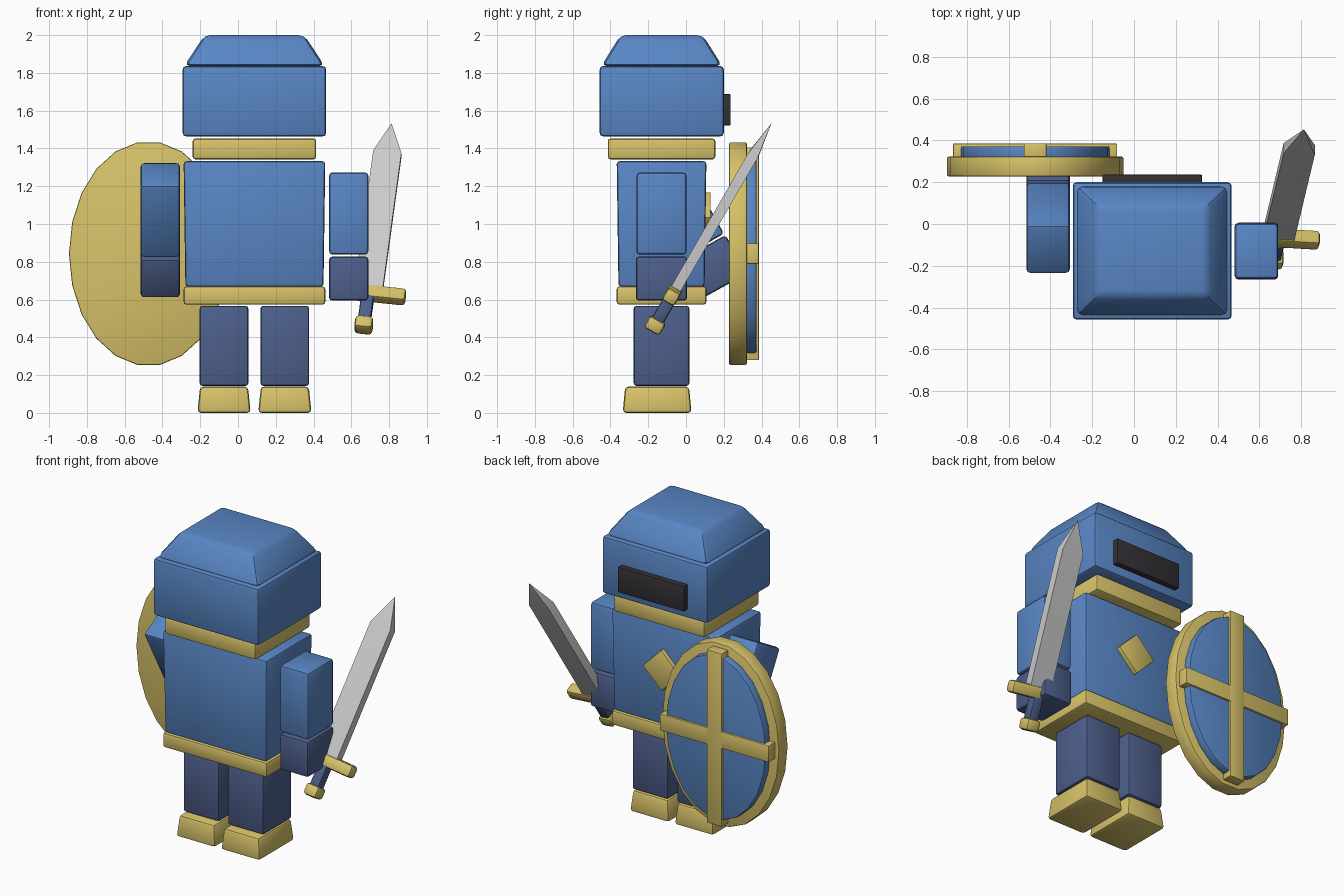
import bpy, bmesh
from math import radians
from mathutils import Matrix, Vector

if "Cube" in bpy.data.objects:
    bpy.data.objects.remove(bpy.data.objects["Cube"])


def mat(name, rgb):
    m = bpy.data.materials.new(name)
    m.diffuse_color = (*rgb, 1)
    m.use_nodes = True
    m.node_tree.nodes["Principled BSDF"].inputs["Base Color"].default_value = m.diffuse_color
    return m


BLUE = mat("blue_armour", (0.10, 0.24, 0.56))
NAVY = mat("navy_cloth", (0.075, 0.115, 0.26))
GOLD = mat("gold_trim", (0.68, 0.54, 0.14))
DARK = mat("dark_slit", (0.035, 0.03, 0.035))
I = Matrix.Identity(4)


def finish(name, bm, colour, bevel, frame, min_angle=40):
    """Bevel the sharp edges, place the mesh in its frame and link it."""
    bm.normal_update()
    if bevel:
        edges = [e for e in bm.edges if e.calc_face_angle(0) > radians(min_angle)]
        bmesh.ops.bevel(bm, geom=edges, offset=bevel, segments=2, profile=0.5,
                        affect='EDGES', clamp_overlap=True)
    bm.transform(frame)
    bmesh.ops.recalc_face_normals(bm, faces=bm.faces)
    me = bpy.data.meshes.new(name)
    bm.to_mesh(me)
    bm.free()
    ob = bpy.data.objects.new(name, me)
    bpy.context.collection.objects.link(ob)
    if colour:
        me.materials.append(colour)
    bpy.ops.object.select_all(action='DESELECT')
    ob.select_set(True)
    bpy.context.view_layer.objects.active = ob
    bpy.ops.object.shade_smooth_by_angle(angle=radians(30))
    return ob


def box(name, x, y, z, colour, bevel=0.015, frame=I, top=(1, 1), bottom=(1, 1), tip=0):
    """Box from (min, max) ranges; ends may taper, tip adds a pyramid on top."""
    bm = bmesh.new()
    bmesh.ops.create_cube(bm, size=1)
    size = Vector((x[1] - x[0], y[1] - y[0], z[1] - z[0]))
    mid = Vector((x[1] + x[0], y[1] + y[0], z[1] + z[0])) / 2
    for v in bm.verts:
        k = top if v.co.z > 0 else bottom
        v.co = Vector((v.co.x * size.x * k[0], v.co.y * size.y * k[1], v.co.z * size.z)) + mid
    if tip:
        bm.normal_update()
        face = max(bm.faces, key=lambda f: f.calc_center_median().z)
        bmesh.ops.poke(bm, faces=[face], offset=tip)
    return finish(name, bm, colour, bevel, frame)


def disc(name, rx, rz, y, colour, bevel):
    """22-sided oval plate facing along y, on the shield centre."""
    bm = bmesh.new()
    bmesh.ops.create_cone(bm, cap_ends=True, segments=22, radius1=1, radius2=1, depth=1)
    bm.transform(Matrix.Rotation(radians(90), 4, 'Z'))  # a vertex on the x axis
    bm.transform(Matrix.Diagonal((rx, rz, y[1] - y[0], 1)))
    frame = Matrix.Translation((SX, sum(y) / 2, SZ)) @ Matrix.Rotation(radians(90), 4, 'X')
    # turn so that vertices, not flats, sit at the left and right ends
    ang = 1 if min(abs(v.co.y) for v in bm.verts) > 1e-3 else 0
    if ang:
        bm.transform(Matrix.Diagonal((1 / rx, 1 / rz, 1, 1)))
        bm.transform(Matrix.Rotation(radians(90), 4, 'Z'))
        bm.transform(Matrix.Diagonal((rx, rz, 1, 1)))
    return finish(name, bm, colour, bevel, frame, 60)


CX = 0.087  # body centre line

# Head, helmet cap and visor slit
box("helmet", (-0.293, 0.467), (-0.457, 0.2), (1.464, 1.836), BLUE, 0.018)
box("helmet_cap", (-0.285, 0.459), (-0.449, 0.192), (1.836, 2.0), BLUE, 0.03,
    top=(0.71, 0.68))
box("visor_slit", (-0.15, 0.325), (0.18, 0.236), (1.522, 1.687), DARK, 0.004)

# Trunk
box("collar", (-0.24, 0.414), (-0.414, 0.155), (1.342, 1.453), GOLD)
box("torso", (-0.288, 0.462), (-0.367, 0.108), (0.668, 1.333), BLUE, 0.016,
    bottom=(0.975, 0.96))
box("belt", (-0.288, 0.462), (-0.367, 0.108), (0.573, 0.67), GOLD)
diamond = Matrix.Translation((CX, 0, 1.035)) @ Matrix.Rotation(radians(45), 4, 'Y')
box("chest_emblem", (-0.094, 0.094), (0.08, 0.131), (-0.094, 0.094), GOLD, 0.004, diamond)

# Legs and feet
for side, s in (("left", -1), ("right", 1)):
    cx = CX + s * 0.161
    box(side + "_leg", (cx - 0.129, cx + 0.129), (-0.277, 0.018), (0.143, 0.567), NAVY)
    box(side + "_foot", (cx - 0.141, cx + 0.141), (-0.335, 0.029), (0, 0.139), GOLD,
        0.018, top=(0.9, 0.93))

# Arms: shoulder frames, the left one swung forward to hold the shield
arms = (("right", Matrix.Translation((0.586, -0.13, 1.273))),
        ("left", Matrix.Translation((-0.411, -0.125, 1.265))
         @ Matrix.Rotation(radians(29), 4, 'X')))
for side, frame in arms:
    box(side + "_arm", (-0.104, 0.104), (-0.132, 0.132), (-0.435, 0), BLUE, 0.018, frame)
    box(side + "_hand", (-0.104, 0.104), (-0.136, 0.136), (-0.679, -0.445), NAVY, 0.018, frame)

# Shield: rim plate, raised panel and cross bars
SX, SZ = -0.473, 0.843
disc("shield_rim", 0.422, 0.595, (0.228, 0.322), GOLD, 0.008)
disc("shield_panel", 0.36, 0.532, (0.3, 0.372), BLUE, 0.008)
box("shield_bar_vertical", (SX - 0.054, SX + 0.054), (0.31, 0.386),
    (SZ - 0.563, SZ + 0.563), GOLD, 0.004)
box("shield_bar_horizontal", (SX - 0.392, SX + 0.392), (0.31, 0.385),
    (SZ - 0.054, SZ + 0.054), GOLD, 0.004)

# Sword, built upright around the guard and then tilted
sword = (Matrix.Translation((0.689, -0.067, 0.633))
         @ Matrix.Rotation(radians(-30), 4, 'X') @ Matrix.Rotation(radians(6.8), 4, 'Y'))
box("sword_blade", (-0.075, 0.075), (-0.028, 0.028), (0, 0.857), None, 0, sword, tip=0.19)
box("sword_guard", (-0.2, 0.2), (-0.038, 0.038), (-0.038, 0.038), GOLD, 0.018, sword)
box("sword_grip", (-0.034, 0.034), (-0.034, 0.034), (-0.17, 0), NAVY, 0.012, sword)
box("sword_pommel", (-0.048, 0.048), (-0.048, 0.048), (-0.232, -0.158), GOLD, 0.02, sword)
